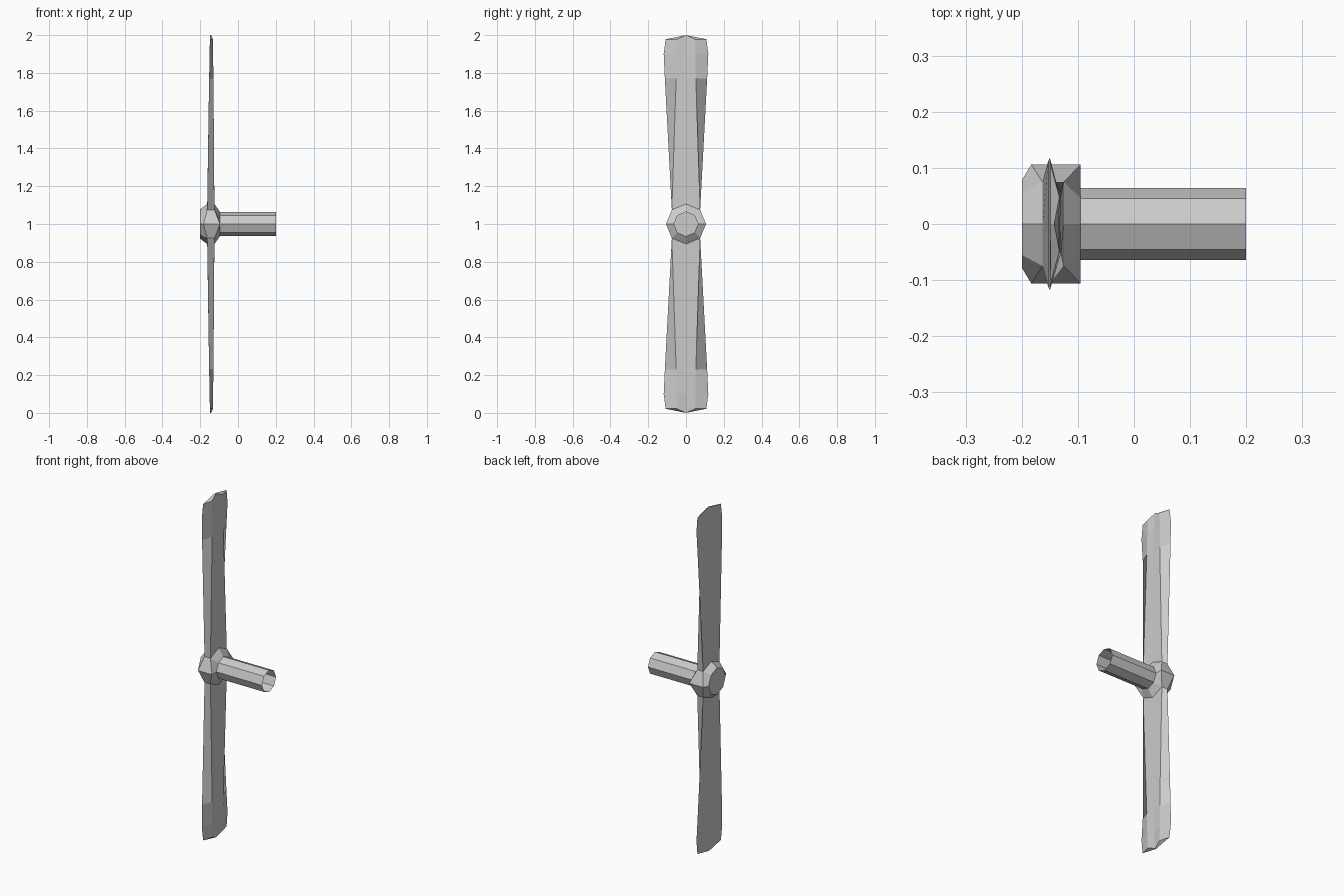
import bpy, bmesh
from math import cos, sin, pi

if "Cube" in bpy.data.objects:
    bpy.data.objects.remove(bpy.data.objects["Cube"])


def make_object(name, rings, skip=(), cap_first=False, cap_last=False):
    """Loft closed rings of points into a flat-shaded object."""
    bm = bmesh.new()
    loops = [[bm.verts.new(p) for p in ring] for ring in rings]
    n = len(rings[0])
    for r, (a, b) in enumerate(zip(loops, loops[1:])):
        for k in range(n):
            if (r, k) not in skip:
                j = (k + 1) % n
                bm.faces.new((a[k], a[j], b[j], b[k]))
    if cap_first:
        bm.faces.new(loops[0])
    if cap_last:
        # tip closed as two quads that meet at the centre crease
        v = loops[-1]
        bm.faces.new((v[0], v[1], v[4], v[5]))
        bm.faces.new((v[1], v[2], v[3], v[4]))
    bmesh.ops.recalc_face_normals(bm, faces=bm.faces)
    mesh = bpy.data.meshes.new(name)
    bm.to_mesh(mesh)
    bm.free()
    obj = bpy.data.objects.new(name, mesh)
    bpy.context.collection.objects.link(obj)
    return obj


def octagon(radius, x, x_side=None):
    """Octagon about the x axis; the two side corners may sit at another x."""
    return [(x_side if x_side is not None and k % 4 == 0 else x,
             radius * cos(k * pi / 4), 1 + radius * sin(k * pi / 4))
            for k in range(8)]


# Hub, open above and below where the blades grow out of it
make_object("hub",
            [octagon(0.078, -0.2),
             octagon(0.106, -0.163, -0.183),
             octagon(0.106, -0.125, -0.095),
             octagon(0.064, -0.095)],
            skip={(1, 1), (1, 2), (1, 5), (1, 6)}, cap_first=True)

# Open-ended shaft
make_object("shaft", [octagon(0.064, -0.095), octagon(0.064, 0.2)])


def section(xf, yf, xb, yb, z, z_mid, xb_mid):
    """Blade cross-section: front edge points, then back ridge points."""
    return [(xf, -yf, z), (xf, 0, z_mid), (xf, yf, z),
            (xb, yb, z), (xb_mid, 0, z_mid), (xb, -yb, z)]


# Blades, widening and thinning from root to tip
blade = [section(-0.163, 0.075, -0.125, 0.075, 1.075, 1.106, -0.125),
         section(-0.153, 0.112, -0.130, 0.052, 1.77, 1.77, -0.132),
         section(-0.150, 0.118, -0.132, 0.050, 1.90, 1.90, -0.135),
         section(-0.149, 0.108, -0.133, 0.048, 1.978, 2.0, -0.142)]
for name, flip in (("upper_blade", False), ("lower_blade", True)):
    rings = [[(x, y, 2 - z if flip else z) for x, y, z in r] for r in blade]
    make_object(name, rings, cap_last=True)
